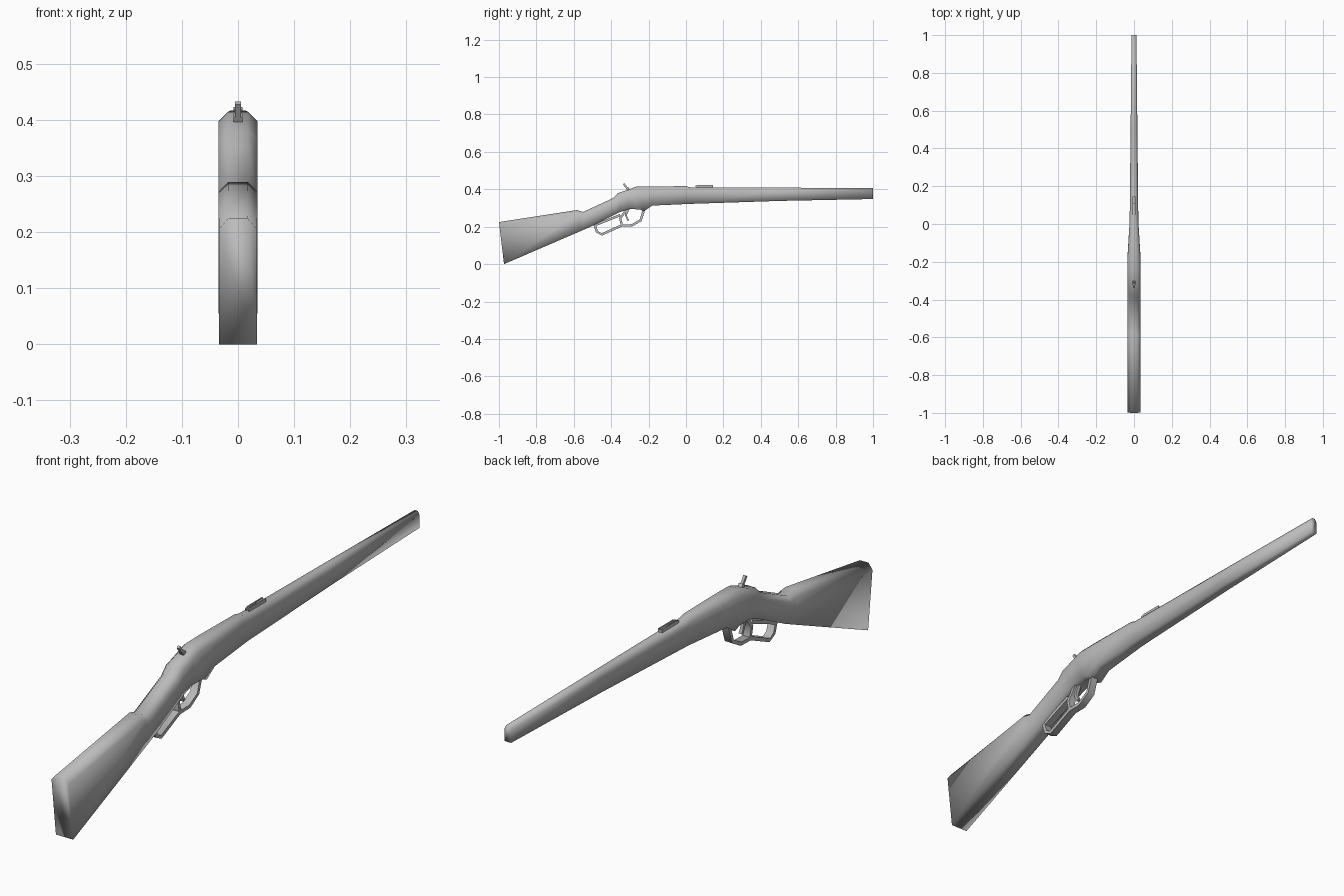
import bpy, bmesh
from mathutils import Vector

cube = bpy.data.objects.get("Cube")
if cube:
    bpy.data.objects.remove(cube, do_unlink=True)

grey = bpy.data.materials.new("plain grey")
grey.use_nodes = True
GREY = (0.5, 0.5, 0.5, 1)
grey.diffuse_color = GREY
grey.node_tree.nodes["Principled BSDF"].inputs["Base Color"].default_value = GREY


def loft(name, rings, smooth=True, closed=False):
    """Skin equal-sized rings of points, capping the ends unless closed."""
    bm = bmesh.new()
    rows = [[bm.verts.new(p) for p in ring] for ring in rings]
    pairs = list(zip(rows, rows[1:]))
    if closed:
        pairs.append((rows[-1], rows[0]))
    for a, b in pairs:
        for i in range(len(a)):
            j = (i + 1) % len(a)
            bm.faces.new((a[i], a[j], b[j], b[i]))
    if not closed:
        bm.faces.new(rows[0])
        bm.faces.new(rows[-1])
    bmesh.ops.recalc_face_normals(bm, faces=bm.faces)
    for f in bm.faces:
        f.smooth = smooth
    mesh = bpy.data.meshes.new(name)
    bm.to_mesh(mesh)
    bm.free()
    mesh.materials.append(grey)
    obj = bpy.data.objects.new(name, mesh)
    bpy.context.collection.objects.link(obj)
    return obj


def section(top, bottom, half, chamfer):
    """Square-bottomed cross-section with chamfered upper corners."""
    t, b = Vector((0, *top)), Vector((0, *bottom))
    shoulder = t + (b - t).normalized() * chamfer
    x = Vector((half, 0, 0))
    return [b - x, b + x, shoulder + x, t + x * 0.5, t - x * 0.5, shoulder - x]


def strip(name, path, half, thick):
    """Flat bar following a path in the side plane."""
    pts = [Vector((0, *p)) for p in path]
    rings = []
    for i, p in enumerate(pts):
        d = (pts[min(i + 1, len(pts) - 1)] - pts[max(i - 1, 0)]).normalized()
        n = Vector((0, -d.z, d.y)) * thick / 2
        x = Vector((half, 0, 0))
        rings.append([p - x - n, p + x - n, p + x + n, p - x + n])
    obj = loft(name, rings)
    bpy.context.view_layer.objects.active = obj
    obj.select_set(True)
    bpy.ops.object.shade_smooth_by_angle(angle=1.2)
    obj.select_set(False)
    return obj


# Stock, receiver and barrel: (top, bottom, half width, chamfer)
body = [
    ((-1, .225), (-.973, 0), .034, .02),
    ((-.583, .289), (-.56, .178), .035, .018),
    ((-.55, .279), (-.503, .203), .035, .018),
    ((-.39, .353), (-.353, .278), .035, .018),
    ((-.364, .38), (-.305, .294), .035, .018),
    ((-.31, .398), (-.25, .293), .035, .018),
    ((-.267, .414), (-.225, .283), .035, .018),
    ((-.19, .415), (-.18, .313), .035, .018),
    ((0, .417), (0, .321), .024, .018),
    ((.02, .411), (.02, .322), .023, .018),
    ((.5, .409), (.5, .338), .018, .016),
    ((1, .406), (1, .348), .013, .014),
]
loft("stock_and_barrel", [section(*s) for s in body])

# Lever, guard and trigger
strip("lever_loop", [(-.49, .215), (-.476, .173), (-.45, .159), (-.345, .206),
                     (-.29, .207), (-.243, .234), (-.225, .29)], .014, .013)
strip("lever_top_bar", [(-.49, .207), (-.352, .262)], .014, .013)
strip("guard_back", [(-.342, .206), (-.352, .245), (-.315, .295)], .014, .012)
strip("trigger", [(-.305, .298), (-.322, .262), (-.308, .232)], .006, .01)

# Hammer: a narrow spur on a wider shank
strip("hammer_spur", [(-.333, .43), (-.305, .39)], .005, .01)
strip("hammer_shank", [(-.314, .408), (-.3, .385)], .008, .014)

# Rear sight: a base joining two rails
strip("sight_base", [(.105, .411), (.145, .411)], .008, .018)
for side, x in (("left", .006), ("right", -.006)):
    rail = strip(side + "_sight_rail", [(.052, .412), (.062, .416), (.145, .416)], .002, .014)
    rail.location.x = x
